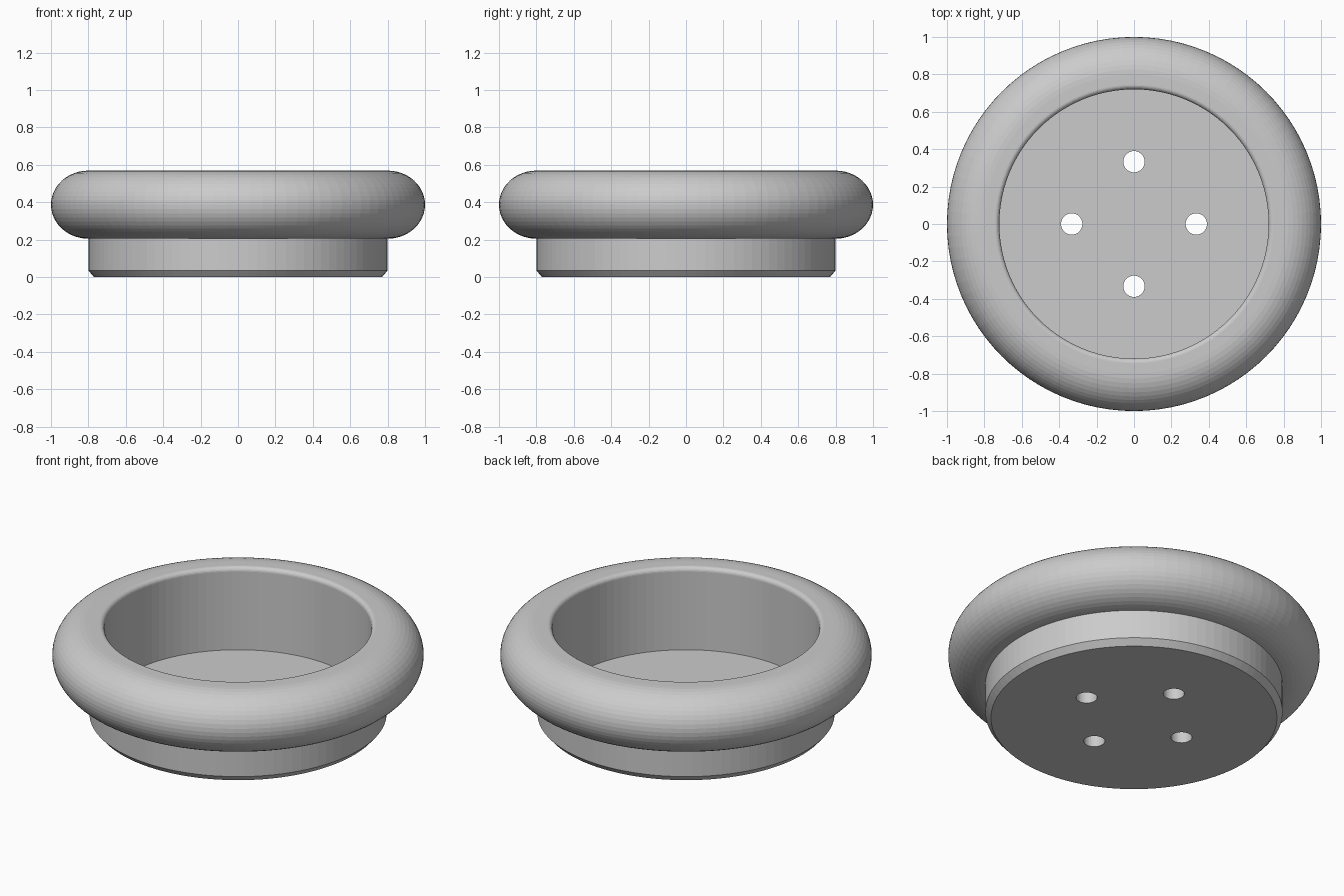
import bpy, bmesh
from math import sin, cos, pi

if "Cube" in bpy.data.objects:
    bpy.data.objects.remove(bpy.data.objects["Cube"])

SEG = 96


def arc(cx, cz, rx, rz, a0, a1, n):
    """Points (radius, z) along an elliptical arc."""
    return [(cx + rx * cos(a0 + (a1 - a0) * i / n),
             cz + rz * sin(a0 + (a1 - a0) * i / n)) for i in range(n + 1)]


def lathe(name, profile):
    """Spin an open profile round z and cap both end rings."""
    bm = bmesh.new()
    rings = [[bm.verts.new((r * cos(2 * pi * i / SEG), r * sin(2 * pi * i / SEG), z))
              for i in range(SEG)] for r, z in profile]
    for a, b in zip(rings, rings[1:]):
        for i in range(SEG):
            j = (i + 1) % SEG
            bm.faces.new((a[i], a[j], b[j], b[i]))
    bm.faces.new(rings[0][::-1])
    bm.faces.new(rings[-1])
    bmesh.ops.recalc_face_normals(bm, faces=bm.faces)
    mesh = bpy.data.meshes.new(name)
    bm.to_mesh(mesh)
    bm.free()
    obj = bpy.data.objects.new(name, mesh)
    bpy.context.collection.objects.link(obj)
    return obj


# Cup: chamfered foot, bulging outer rim, rounded lip, straight bore and floor
profile = [(0.77, 0), (0.80, 0.035)]
profile += arc(0.80, 0.387, 0.20, 0.182, -pi / 2, pi / 2, 24)
profile += arc(0.745, 0.544, 0.025, 0.025, pi / 2, pi, 6)
profile += [(0.72, 0.08)]
cup = lathe("flanged_cup", profile)

# Four drain holes through the floor
for k in range(4):
    a = k * pi / 2
    bpy.ops.mesh.primitive_cylinder_add(vertices=32, radius=0.057, depth=0.3,
                                        location=(0.333 * cos(a), 0.333 * sin(a), 0.04))
    cutter = bpy.context.object
    cutter.name = f"hole_cutter_{k + 1}"
    cutter.hide_render = True
    cutter.display_type = 'WIRE'
    mod = cup.modifiers.new(f"hole_{k + 1}", 'BOOLEAN')
    mod.operation = 'DIFFERENCE'
    mod.solver = 'EXACT'
    mod.object = cutter
